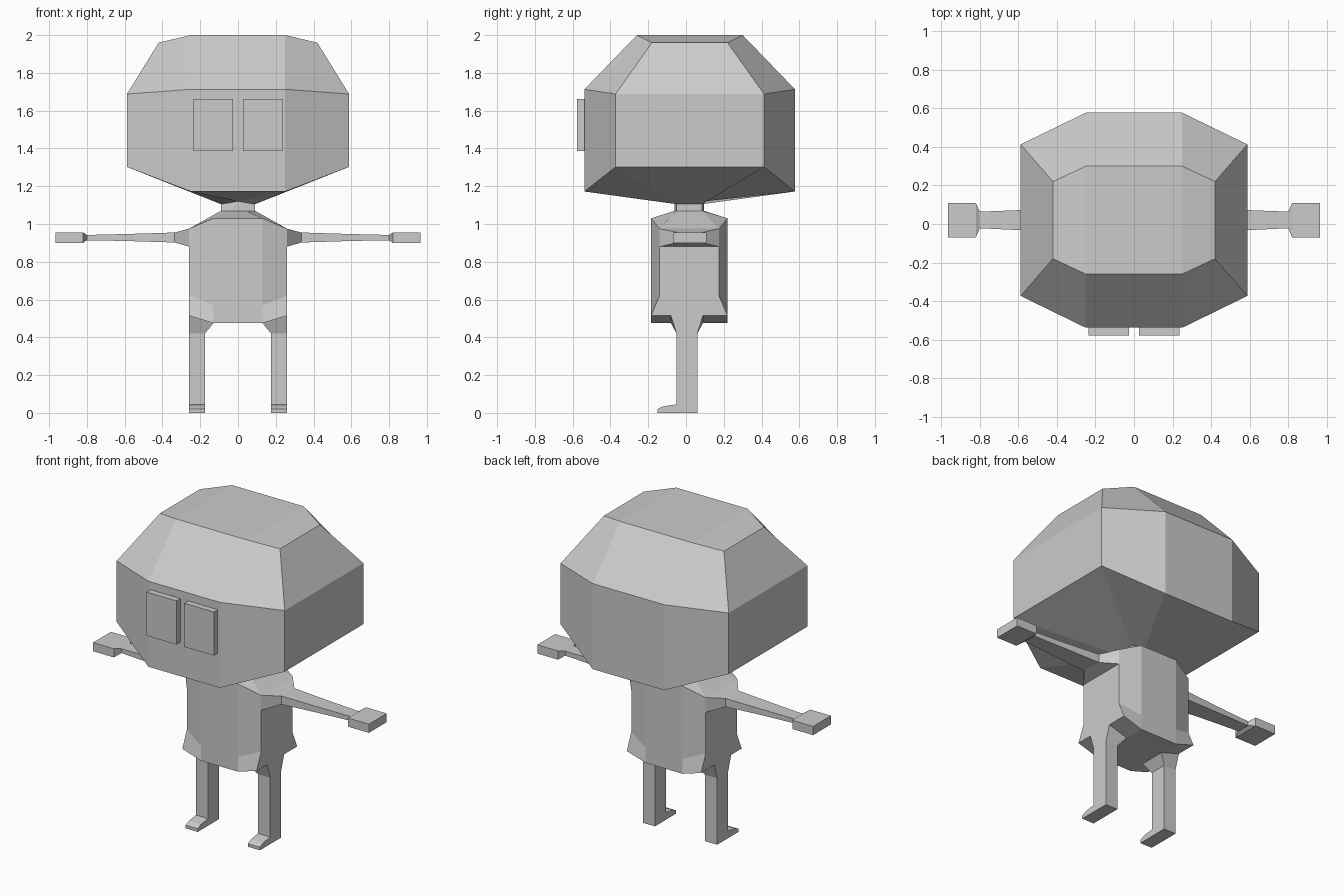
import bpy, bmesh

if "Cube" in bpy.data.objects:
    bpy.data.objects.remove(bpy.data.objects["Cube"])

grey = bpy.data.materials.new("plain grey")
grey.diffuse_color = (0.6, 0.6, 0.6, 1)
grey.use_nodes = True
grey.node_tree.nodes["Principled BSDF"].inputs["Base Color"].default_value = grey.diffuse_color


def make(name, bm, mirror=False):
    """Turn a bmesh into a flat shaded object, optionally mirrored across x."""
    bmesh.ops.remove_doubles(bm, verts=bm.verts, dist=0.0005)
    bmesh.ops.recalc_face_normals(bm, faces=bm.faces)
    mesh = bpy.data.meshes.new(name)
    bm.to_mesh(mesh)
    bm.free()
    mesh.materials.append(grey)
    obj = bpy.data.objects.new(name, mesh)
    bpy.context.collection.objects.link(obj)
    if mirror:
        obj.modifiers.new("Mirror", 'MIRROR').use_mirror_merge = False
    return obj


def loft(bm, rings, skip=()):
    """Bridge rings of points; skip holds (ring, side) pairs left open."""
    loops = [[bm.verts.new(p) for p in ring] for ring in rings]
    n = len(loops[0])
    for r in range(len(loops) - 1):
        a, b = loops[r], loops[r + 1]
        for i in range(n):
            if (r, i) not in skip:
                j = (i + 1) % n
                bm.faces.new((a[i], a[j], b[j], b[i]))
    return loops


def octagon(side, front):
    """Ring from side corners and front corners, each (x, y front, y back, z)."""
    sx, s0, s1, sz = side
    fx, f0, f1, fz = front
    right = [(fx, f0, fz), (sx, s0, sz), (sx, s1, sz), (fx, f1, fz)]
    return right + [(-x, y, z) for x, y, z in reversed(right)]


def rect_x(x, y0, y1, z0, z1):
    return [(x, y0, z0), (x, y1, z0), (x, y1, z1), (x, y0, z1)]


# Head: faceted block tapering to the neck
bm = bmesh.new()
neck_top = octagon((0.09, -0.05, 0.085, 1.105), (0, -0.06, 0.095, 1.12))
loops = loft(bm, [
    octagon((0.42, -0.18, 0.22, 1.96), (0.25, -0.26, 0.30, 2.0)),
    octagon((0.588, -0.373, 0.413, 1.688), (0.25, -0.538, 0.577, 1.713)),
    octagon((0.588, -0.373, 0.413, 1.302), (0.25, -0.538, 0.577, 1.172)),
    neck_top,
])
t = loops[0]
for ids in ((0, 3, 4, 7), (0, 1, 2, 3), (4, 5, 6, 7)):
    bm.faces.new([t[i] for i in ids])
make("head", bm)

# Neck
bm = bmesh.new()
neck_base = octagon((0.09, -0.05, 0.085, 1.07), (0.04, -0.06, 0.095, 1.07))
loft(bm, [neck_top, neck_base])
make("neck", bm)

# Torso: open at the arm holes and the leg holes
bm = bmesh.new()
loft(bm, [
    neck_base,
    octagon((0.26, -0.14, 0.175, 0.975), (0.13, -0.185, 0.22, 1.03)),
    octagon((0.26, -0.14, 0.175, 0.88), (0.13, -0.185, 0.22, 0.88)),
    octagon((0.26, -0.14, 0.175, 0.62), (0.13, -0.185, 0.22, 0.57)),
    octagon((0.26, -0.185, 0.22, 0.515), (0.13, -0.185, 0.22, 0.475)),
], skip={(1, 1), (1, 5)})
# Underside strips around the leg holes
ys = (-0.185, -0.08, 0.09, 0.22)
cols = ((-0.26, 0.515), (-0.13, 0.475), (0.13, 0.475), (0.26, 0.515))
for c in range(3):
    for r in range(3):
        if r == 1 and c != 1:
            continue
        (x0, z0), (x1, z1) = cols[c], cols[c + 1]
        bm.faces.new([bm.verts.new(p) for p in (
            (x0, ys[r], z0), (x1, ys[r], z1),
            (x1, ys[r + 1], z1), (x0, ys[r + 1], z0))])
make("torso", bm)

# Arms with block hands
bm = bmesh.new()
loops = loft(bm, [
    rect_x(0.26, -0.14, 0.175, 0.88, 0.975),
    rect_x(0.335, -0.045, 0.085, 0.902, 0.955),
    rect_x(0.59, -0.032, 0.072, 0.91, 0.947),
    rect_x(0.80, -0.022, 0.064, 0.914, 0.942),
    rect_x(0.82, -0.07, 0.108, 0.90, 0.955),
    rect_x(0.965, -0.07, 0.108, 0.90, 0.955),
])
bm.faces.new(loops[-1])
make("arms", bm, mirror=True)

# Legs: flared at the hip
bm = bmesh.new()
x0, x1 = 0.175, 0.26
loft(bm, [
    [(0.13, -0.08, 0.475), (x1, -0.08, 0.515), (x1, 0.09, 0.515), (0.13, 0.09, 0.475)],
    [(x0, -0.05, 0.42), (x1, -0.05, 0.42), (x1, 0.06, 0.42), (x0, 0.06, 0.42)],
    [(x0, -0.05, 0.045), (x1, -0.05, 0.045), (x1, 0.06, 0.045), (x0, 0.06, 0.045)],
])
make("legs", bm, mirror=True)

# Feet: side profile extruded across the leg width
bm = bmesh.new()
profile = [(0.06, 0), (-0.152, 0), (-0.152, 0.02), (-0.12, 0.035), (-0.05, 0.045), (0.06, 0.045)]
loops = loft(bm, [[(x, y, z) for y, z in profile] for x in (x0, x1)])
for loop in loops:
    bm.faces.new(loop)
make("feet", bm, mirror=True)

# Eyes: raised rectangular blocks
bm = bmesh.new()
loops = loft(bm, [rect_x(x, -0.577, -0.536, 1.387, 1.663) for x in (0.027, 0.235)])
for loop in loops:
    bm.faces.new(loop)
make("eyes", bm, mirror=True)
